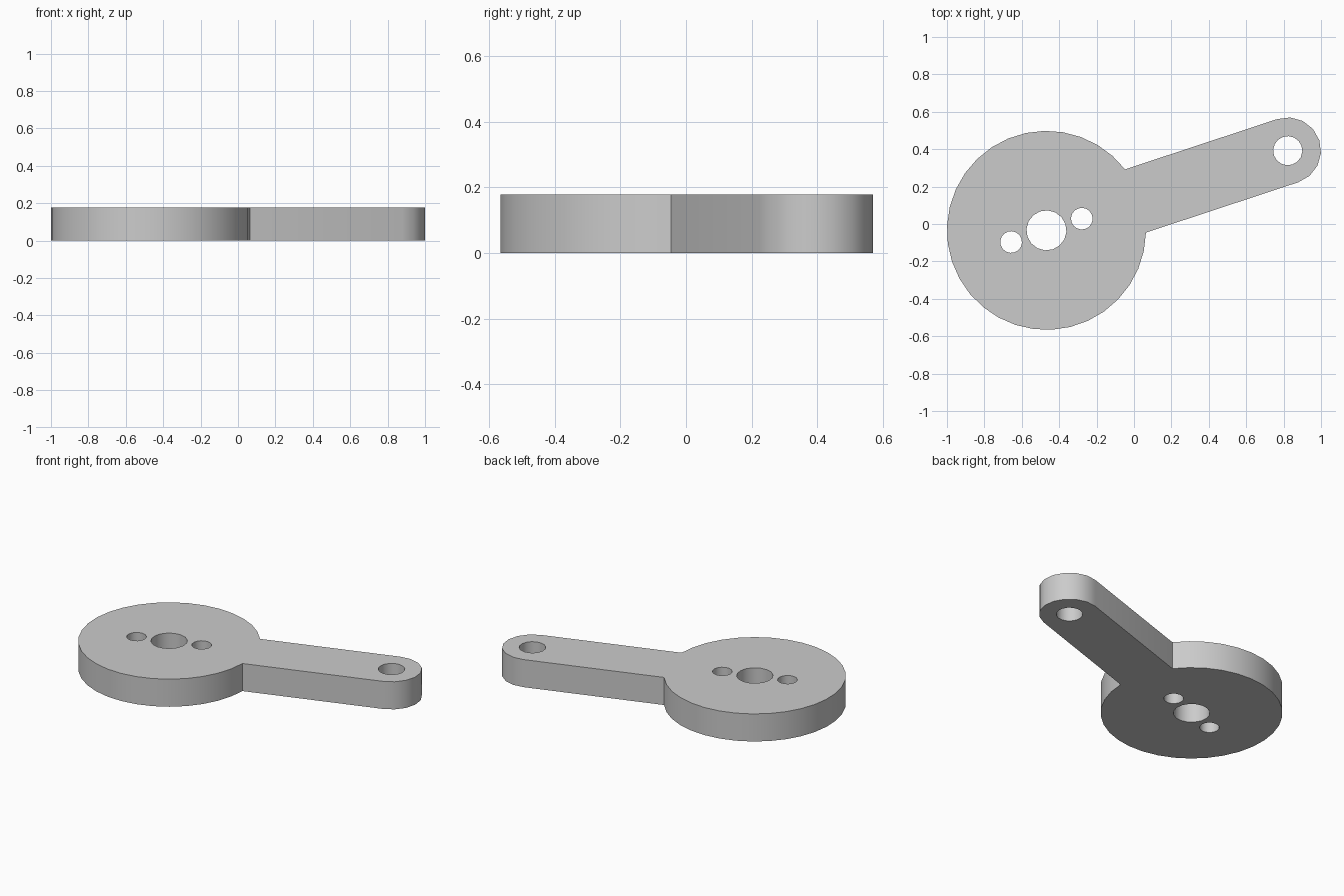
import bpy, bmesh, math
from mathutils import Vector

cube = bpy.data.objects.get("Cube")
if cube:
    bpy.data.objects.remove(cube, do_unlink=True)

THICK = 0.178
HUB, HUB_R = Vector((-0.468, -0.034)), 0.532
TIP, TIP_R = Vector((0.822, 0.392)), 0.178
ARM = (TIP - HUB).normalized()
TURN = math.atan2(ARM.y, ARM.x)

grey = bpy.data.materials.new("light grey")
grey.use_nodes = True
grey.diffuse_color = (0.6, 0.6, 0.6, 1)
grey.node_tree.nodes["Principled BSDF"].inputs["Base Color"].default_value = grey.diffuse_color


def arc(centre, radius, start, sweep, steps):
    """Points along an arc, angles measured from the arm direction."""
    return [centre + radius * Vector((math.cos(a), math.sin(a)))
            for a in (TURN + start + sweep * i / steps for i in range(steps + 1))]


def circle(centre, radius, sides):
    return arc(centre, radius, 0, math.tau, sides)[:-1]


# Outline: disc hub running into a rounded arm
meet = math.asin(TIP_R / HUB_R)
outline = arc(HUB, HUB_R, meet, math.tau - 2 * meet, 30)
outline += arc(TIP, TIP_R, -math.pi / 2, math.pi, 8)

# Shaft bore, two screw holes and the pin hole in the arm
loops = [outline,
         circle(HUB, 0.107, 16),
         circle(HUB + 0.199 * ARM, 0.058, 16),
         circle(HUB - 0.199 * ARM, 0.058, 16),
         circle(TIP, 0.078, 16)]

bm = bmesh.new()
edges = []
for loop in loops:
    verts = [bm.verts.new((p.x, p.y, 0)) for p in loop]
    edges += [bm.edges.new((verts[i - 1], verts[i])) for i in range(len(verts))]
bmesh.ops.triangle_fill(bm, edges=edges, use_beauty=True, normal=(0, 0, 1))

# Thicken the flat plate
plate = bmesh.ops.extrude_face_region(bm, geom=bm.faces[:], use_keep_orig=True)
top = [g for g in plate["geom"] if isinstance(g, bmesh.types.BMVert)]
bmesh.ops.translate(bm, verts=top, vec=(0, 0, THICK))
bmesh.ops.recalc_face_normals(bm, faces=bm.faces[:])

mesh = bpy.data.meshes.new("crank_arm")
bm.to_mesh(mesh)
bm.free()
mesh.materials.append(grey)
crank = bpy.data.objects.new("crank_arm", mesh)
bpy.context.collection.objects.link(crank)

# Smooth curved walls, crisp rims
bpy.ops.object.select_all(action="DESELECT")
crank.select_set(True)
bpy.context.view_layer.objects.active = crank
bpy.ops.object.shade_smooth_by_angle(angle=math.radians(35))
